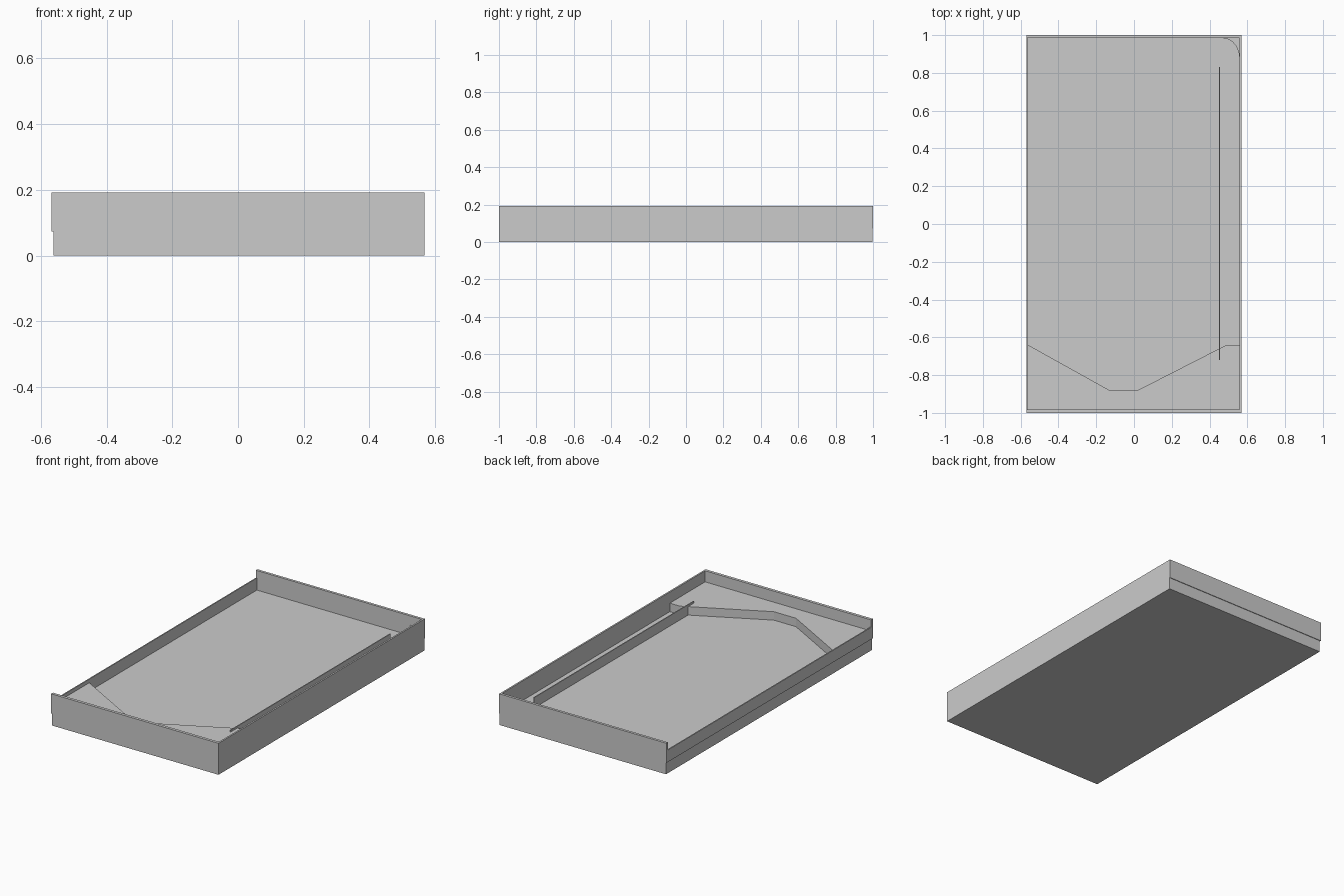
import bpy
import bmesh
import math

if "Cube" in bpy.data.objects:
    bpy.data.objects.remove(bpy.data.objects["Cube"])

FLOOR = 0.073
RIM = 0.193


def prism(name, points, z0, z1):
    """Extrude a flat outline from z0 up to z1."""
    bm = bmesh.new()
    face = bm.faces.new([bm.verts.new((x, y, z0)) for x, y in points])
    top = bmesh.ops.extrude_face_region(bm, geom=[face])["geom"]
    for v in top:
        if isinstance(v, bmesh.types.BMVert):
            v.co.z = z1
    bmesh.ops.recalc_face_normals(bm, faces=bm.faces)
    mesh = bpy.data.meshes.new(name)
    bm.to_mesh(mesh)
    bm.free()
    obj = bpy.data.objects.new(name, mesh)
    bpy.context.collection.objects.link(obj)
    return obj


def box(name, x0, x1, y0, y1, z0, z1):
    return prism(name, [(x0, y0), (x1, y0), (x1, y1), (x0, y1)], z0, z1)


# Solid base whose top is the playing floor
box("base", -0.562, 0.568, -1.0, 0.996, 0, FLOOR)

# Surrounding walls; the left one is lower
box("front_wall", -0.568, 0.568, -1.0, -0.982, FLOOR, RIM)
box("back_wall", -0.568, 0.568, 0.984, 1.0, FLOOR, RIM)
box("right_wall", 0.558, 0.568, -0.982, 0.984, FLOOR, RIM)
box("left_wall", -0.568, -0.561, -0.982, 0.984, FLOOR, 0.147)

# Raised apron at the front with a V-shaped drain edge
prism("front_apron",
      [(-0.561, -0.982), (0.558, -0.982), (0.558, -0.64), (0.49, -0.64),
       (0.02, -0.88), (-0.13, -0.88), (-0.561, -0.64)], FLOOR, 0.125)

# Launch lane divider
box("lane_divider", 0.449, 0.455, -0.72, 0.83, FLOOR, 0.136)

# Curved deflector filling the back right corner
arc = [(0.47 + 0.088 * math.cos(a), 0.88 + 0.104 * math.sin(a))
       for a in (math.radians(90 * i / 5) for i in range(6))]
prism("corner_deflector", arc + [(0.558, 0.984)], FLOOR, 0.136)
